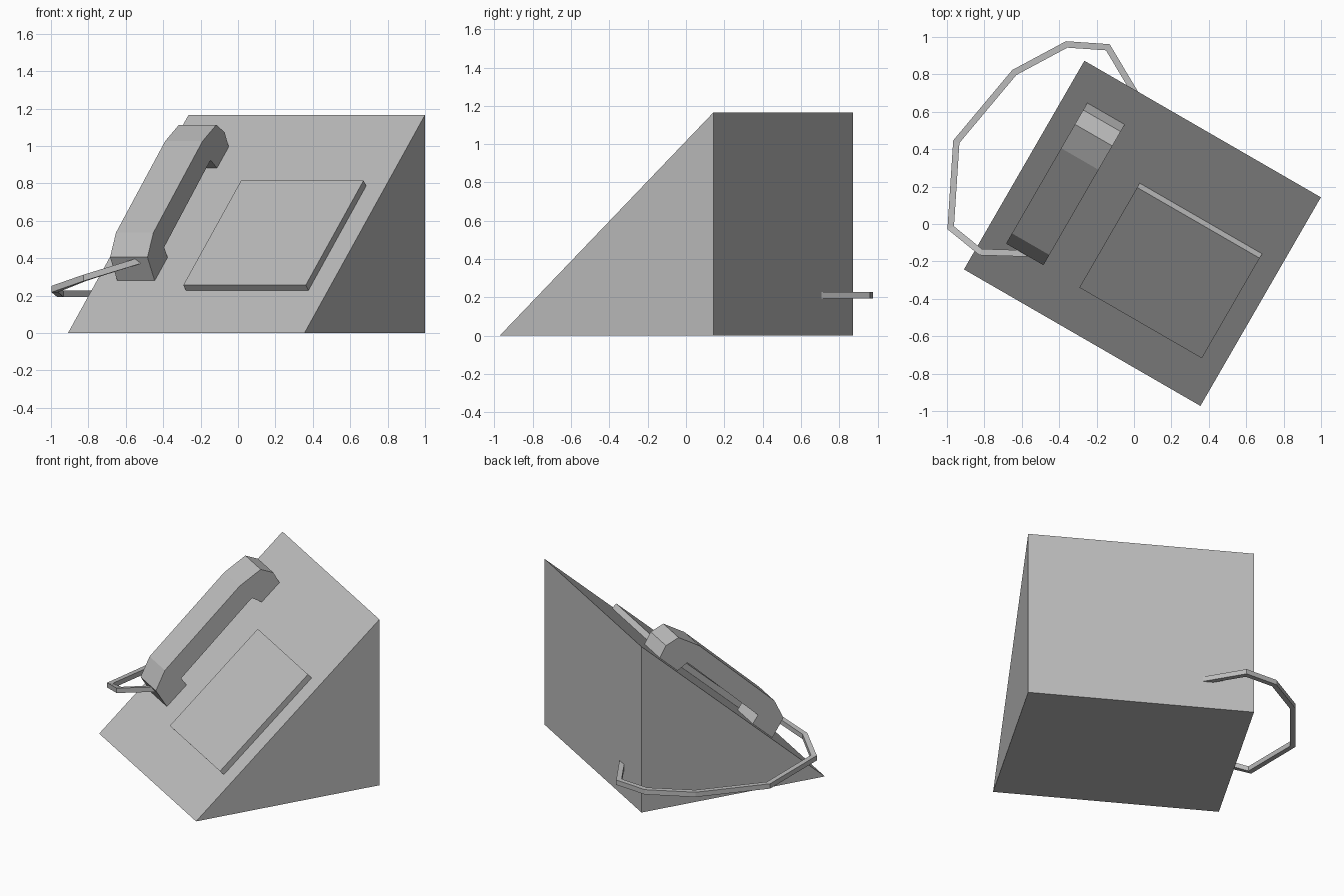
import bpy
from math import atan2, radians
from mathutils import Matrix, Vector

cube = bpy.data.objects.get("Cube")
if cube:
    bpy.data.objects.remove(cube)

WIDTH, DEPTH, HEIGHT = 1.46, 1.288, 1.165

grey = bpy.data.materials.new("plain_grey")
grey.use_nodes = True
grey.diffuse_color = (0.5, 0.5, 0.5, 1)
grey.node_tree.nodes["Principled BSDF"].inputs["Base Color"].default_value = (0.5, 0.5, 0.5, 1)


def add_mesh(name, verts, faces, matrix=Matrix()):
    mesh = bpy.data.meshes.new(name)
    mesh.from_pydata(verts, [], faces)
    mesh.materials.append(grey)
    obj = bpy.data.objects.new(name, mesh)
    bpy.context.collection.objects.link(obj)
    obj.matrix_world = matrix
    return obj


def tube_faces(rings, sides):
    """Skin equal rings of vertices and cap both ends."""
    faces = [tuple(range(sides))[::-1],
             tuple(range((rings - 1) * sides, rings * sides))]
    for r in range(rings - 1):
        for i in range(sides):
            j = (i + 1) % sides
            faces.append((r * sides + i, r * sides + j,
                          (r + 1) * sides + j, (r + 1) * sides + i))
    return faces


def extrude_profile(name, profile, x0, x1, matrix):
    """Extrude a counter-clockwise (y, z) profile along x."""
    verts = [(x, y, z) for x in (x0, x1) for y, z in profile]
    return add_mesh(name, verts, tube_faces(2, len(profile)), matrix)


# Wedge body, turned about the vertical; its origin is the lower front edge
body_frame = (Matrix.Translation((0.045, -0.05, 0)) @ Matrix.Rotation(radians(-30), 4, "Z")
              @ Matrix.Translation((0, -DEPTH / 2, 0)))
extrude_profile("wedge_body", [(0, 0), (DEPTH, 0), (DEPTH, HEIGHT)],
                -WIDTH / 2, WIDTH / 2, body_frame)

# Frame lying on the sloping face
slope_frame = body_frame @ Matrix.Rotation(atan2(HEIGHT, DEPTH), 4, "X")

# Raised keypad plate
extrude_profile("keypad_plate", [(0.339, 0), (1.172, 0), (1.172, 0.04), (0.339, 0.04)],
                -0.147, 0.609, slope_frame)

# Handset with a foot at each end and a gap under the grip
handset = [(0.417, 0), (0.603, 0), (0.612, 0.065), (1.237, 0.077), (1.293, 0.077),
           (1.315, 0), (1.484, 0), (1.504, 0.087), (1.465, 0.176),
           (1.297, 0.21), (0.579, 0.2), (0.444, 0.145)]
extrude_profile("handset", handset, -0.604, -0.373, slope_frame)

# Square cord from the back wall round to the handset, mitred at each bend
path = [Vector(p) for p in [
    (0.03, 0.66, 0.21), (-0.14, 0.945, 0.21), (-0.36, 0.96, 0.21), (-0.64, 0.81, 0.21),
    (-0.95, 0.44, 0.21), (-0.98, -0.02, 0.235), (-0.82, -0.15, 0.295), (-0.5, -0.16, 0.395)]]
half = 0.017
cord = []
for i, p in enumerate(path):
    before = (p - path[max(i - 1, 0)]).to_2d()
    after = (path[min(i + 1, len(path) - 1)] - p).to_2d()
    before = before.normalized() if before.length else after.normalized()
    after = after.normalized() if after.length else before
    along = (before + after).normalized()
    side = Vector((along.y, -along.x, 0)) * half / along.dot(after)
    up = Vector((0, 0, half))
    cord += [p + side - up, p + side + up, p - side + up, p - side - up]
add_mesh("cord", cord, tube_faces(len(path), 4)).data.update()

# Make every surface face outwards
import bmesh
for obj in bpy.context.collection.objects:
    if obj.name in {"wedge_body", "keypad_plate", "handset", "cord"}:
        bm = bmesh.new()
        bm.from_mesh(obj.data)
        bmesh.ops.recalc_face_normals(bm, faces=bm.faces)
        bm.to_mesh(obj.data)
        bm.free()
